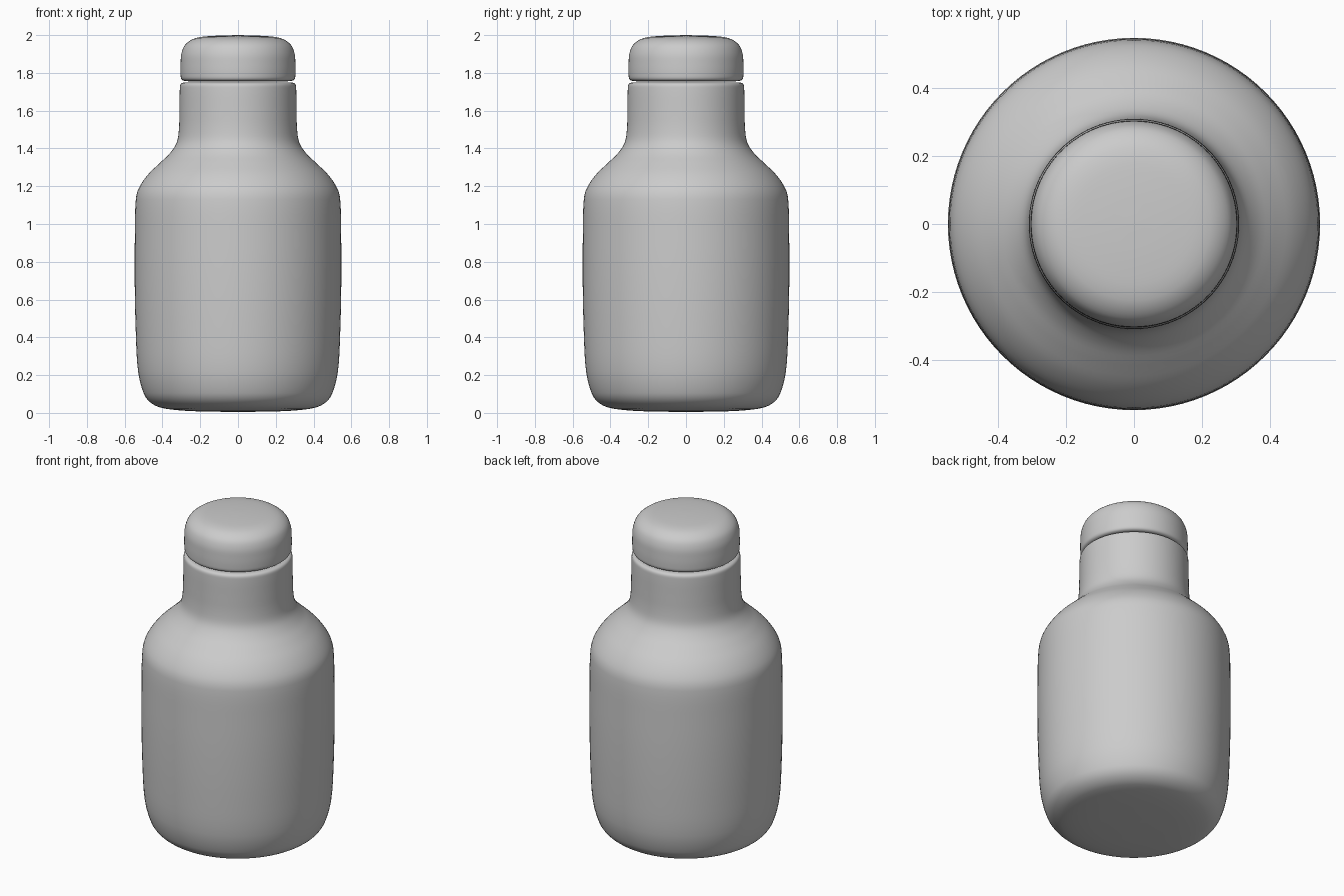
import bpy, bmesh
from mathutils import Vector
from math import radians, tau

if "Cube" in bpy.data.objects:
    bpy.data.objects.remove(bpy.data.objects["Cube"])

SIDES = 96


def smooth_profile(pts, steps=4):
    """Catmull-Rom interpolation through (radius, z) points."""
    p = [Vector(q) for q in pts]
    p = [2 * p[0] - p[1]] + p + [2 * p[-1] - p[-2]]
    out = []
    for a, b, c, d in zip(p, p[1:], p[2:], p[3:]):
        # centripetal-like tangents: limit by the segment length
        seg = (c - b).length
        t0 = (c - a).normalized() * seg
        t1 = (d - b).normalized() * seg
        for i in range(steps):
            t = i / steps
            t2, t3 = t * t, t * t * t
            out.append((2*t3 - 3*t2 + 1) * b + (t3 - 2*t2 + t) * t0
                       + (3*t2 - 2*t3) * c + (t3 - t2) * t1)
    out.append(p[-2])
    return [(max(q.x, 0.0), q.y) for q in out]


def lathe(name, pts):
    bm = bmesh.new()
    vs = [bm.verts.new((r, 0, z)) for r, z in smooth_profile(pts)]
    es = [bm.edges.new(e) for e in zip(vs, vs[1:])]
    bmesh.ops.spin(bm, geom=vs + es, cent=(0, 0, 0), axis=(0, 0, 1),
                   angle=tau, steps=SIDES, use_merge=True)
    bmesh.ops.remove_doubles(bm, verts=bm.verts, dist=1e-5)
    bmesh.ops.recalc_face_normals(bm, faces=bm.faces)
    me = bpy.data.meshes.new(name)
    bm.to_mesh(me)
    bm.free()
    ob = bpy.data.objects.new(name, me)
    bpy.context.collection.objects.link(ob)
    bpy.ops.object.select_all(action='DESELECT')
    ob.select_set(True)
    bpy.context.view_layer.objects.active = ob
    bpy.ops.object.shade_smooth_by_angle(angle=radians(50))
    return ob


# bottle: base, straight wall, shoulder, neck and rounded lip
lathe("bottle_body", [
    (0, 0.005), (0.15, 0.007), (0.29, 0.012), (0.41, 0.028), (0.467, 0.058),
    (0.50, 0.105), (0.529, 0.22), (0.541, 0.42), (0.547, 0.7), (0.546, 0.95),
    (0.541, 1.13), (0.525, 1.19), (0.478, 1.26), (0.415, 1.322),
    (0.362, 1.373), (0.325, 1.43), (0.313, 1.50), (0.31, 1.6), (0.308, 1.72),
    (0.303, 1.741), (0.285, 1.749), (0.2, 1.75), (0, 1.75)])

# cap: flat underside, slightly bulged side and domed rim
lathe("cap", [
    (0, 1.754), (0.2, 1.754), (0.28, 1.757), (0.299, 1.766), (0.304, 1.79),
    (0.304, 1.85), (0.299, 1.905), (0.277, 1.952), (0.225, 1.984),
    (0.13, 1.996), (0, 2.0)])
